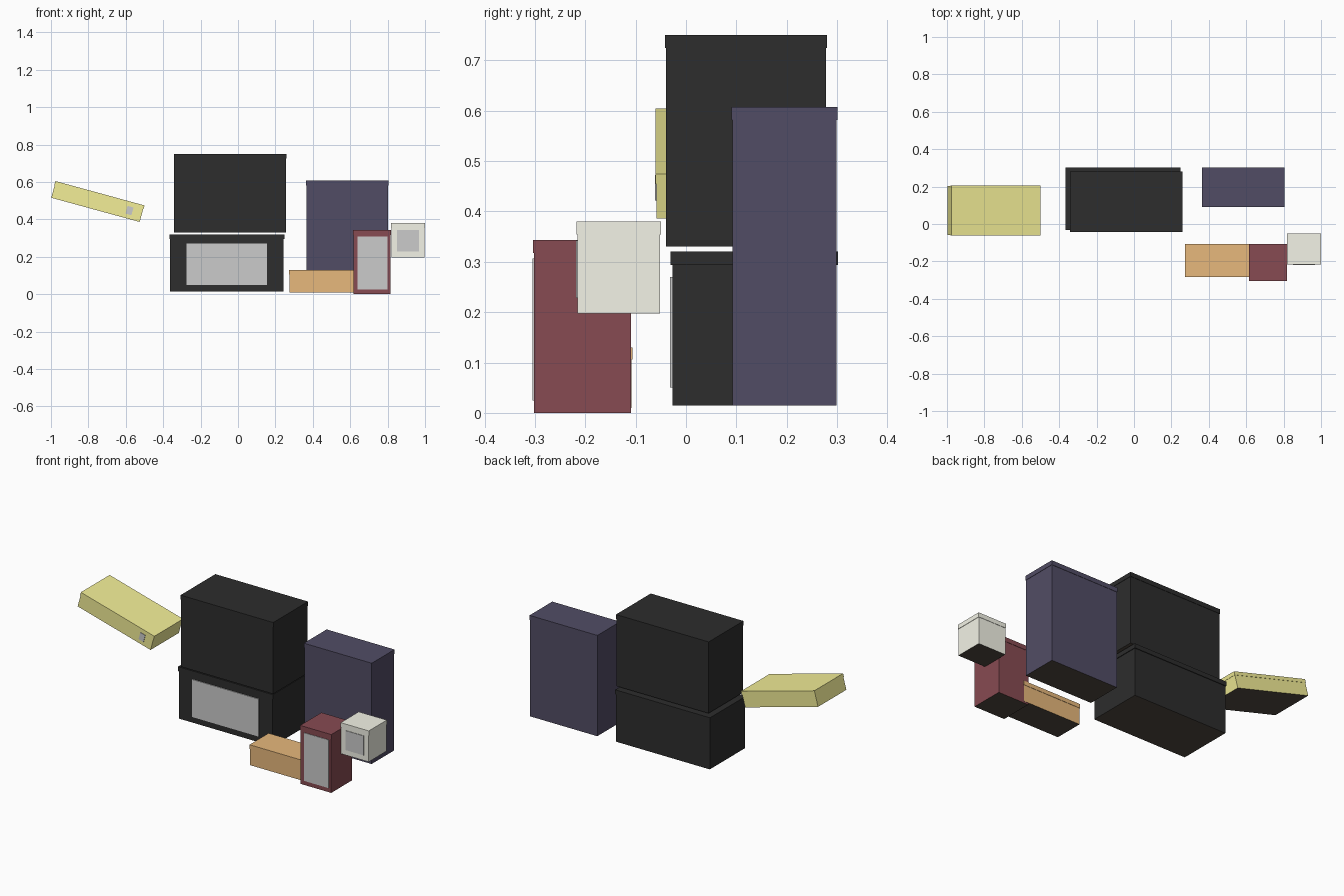
import bpy, math
from mathutils import Matrix

if "Cube" in bpy.data.objects:
    bpy.data.objects.remove(bpy.data.objects["Cube"])


def material(name, rgb):
    m = bpy.data.materials.new(name)
    m.diffuse_color = (*rgb, 1)
    m.use_nodes = True
    m.node_tree.nodes["Principled BSDF"].inputs["Base Color"].default_value = m.diffuse_color
    return m


BLACK = material("black_card", (0.026, 0.026, 0.026))
PURPLE = material("purple_card", (0.083, 0.073, 0.13))
ORANGE = material("orange_card", (0.8, 0.48, 0.2))
RED = material("red_card", (0.245, 0.07, 0.085))
BEIGE = material("beige_card", (0.9, 0.9, 0.8))
YELLOW = material("yellow_card", (0.9, 0.86, 0.31))
BASE = material("brown_base", (0.08, 0.065, 0.05))


def cuboid(name, lo, hi, mats=()):
    x0, y0, z0 = lo
    x1, y1, z1 = hi
    verts = [(x, y, z) for z in (z0, z1)
             for x, y in ((x0, y0), (x1, y0), (x1, y1), (x0, y1))]
    faces = [(3, 2, 1, 0), (4, 5, 6, 7)]
    faces += [(i, (i + 1) % 4, (i + 1) % 4 + 4, i + 4) for i in range(4)]
    me = bpy.data.meshes.new(name)
    me.from_pydata(verts, [], faces)
    for m in mats:
        me.materials.append(m)
    if len(mats) > 1:
        me.polygons[0].material_index = 1   # brown underside
    ob = bpy.data.objects.new(name, me)
    bpy.context.collection.objects.link(ob)
    return ob


def carton(name, lo, hi, mat, lid=0.026, lip=0.002, label=None):
    """Box body, slightly overhanging lid and optional front label (x0, x1, z0, z1)."""
    x0, y0, z0 = lo
    x1, y1, z1 = hi
    parts = [
        cuboid(name + "_body", (x0 + lip, y0 + lip, z0),
               (x1 - lip, y1 - lip, z1 - lid), (mat, BASE)),
        cuboid(name + "_lid", (x0, y0, z1 - lid), hi, (mat,)),
    ]
    if label:
        a, b, c, d = label
        parts.append(cuboid(name + "_label", (a, y0 - 0.001, c), (b, y0 + 0.004, d)))
    return parts


# Stacked black boxes
carton("lower_black_box", (-0.367, -0.031, 0.015), (0.248, 0.302, 0.32), BLACK,
       lip=0.004, label=(-0.275, 0.155, 0.05, 0.27))
carton("upper_black_box", (-0.343, -0.042, 0.33), (0.258, 0.28, 0.75), BLACK)

# Tall purple box at the back
carton("tall_purple_box", (0.364, 0.09, 0.015), (0.804, 0.301, 0.607), PURPLE)

# Small boxes at the front right
carton("flat_orange_box", (0.273, -0.283, 0.01), (0.65, -0.106, 0.13), ORANGE, lid=0.024)
carton("red_box", (0.616, -0.304, 0.0), (0.818, -0.107, 0.343), RED,
       label=(0.64, 0.80, 0.025, 0.307))
carton("beige_box", (0.818, -0.217, 0.197), (1.0, -0.05, 0.38), BEIGE,
       label=(0.85, 0.967, 0.228, 0.342))

# Tilted yellow box, built about its own centre
tilt = Matrix.Translation((-0.75, 0.0, 0.495)) @ Matrix.Rotation(math.radians(15.3), 4, "Y")
for part in carton("tilted_yellow_box", (-0.247, -0.061, -0.046), (0.247, 0.205, 0.046),
                   YELLOW, lid=0.02, label=(0.16, 0.193, -0.023, 0.02)):
    part.matrix_world = tilt
